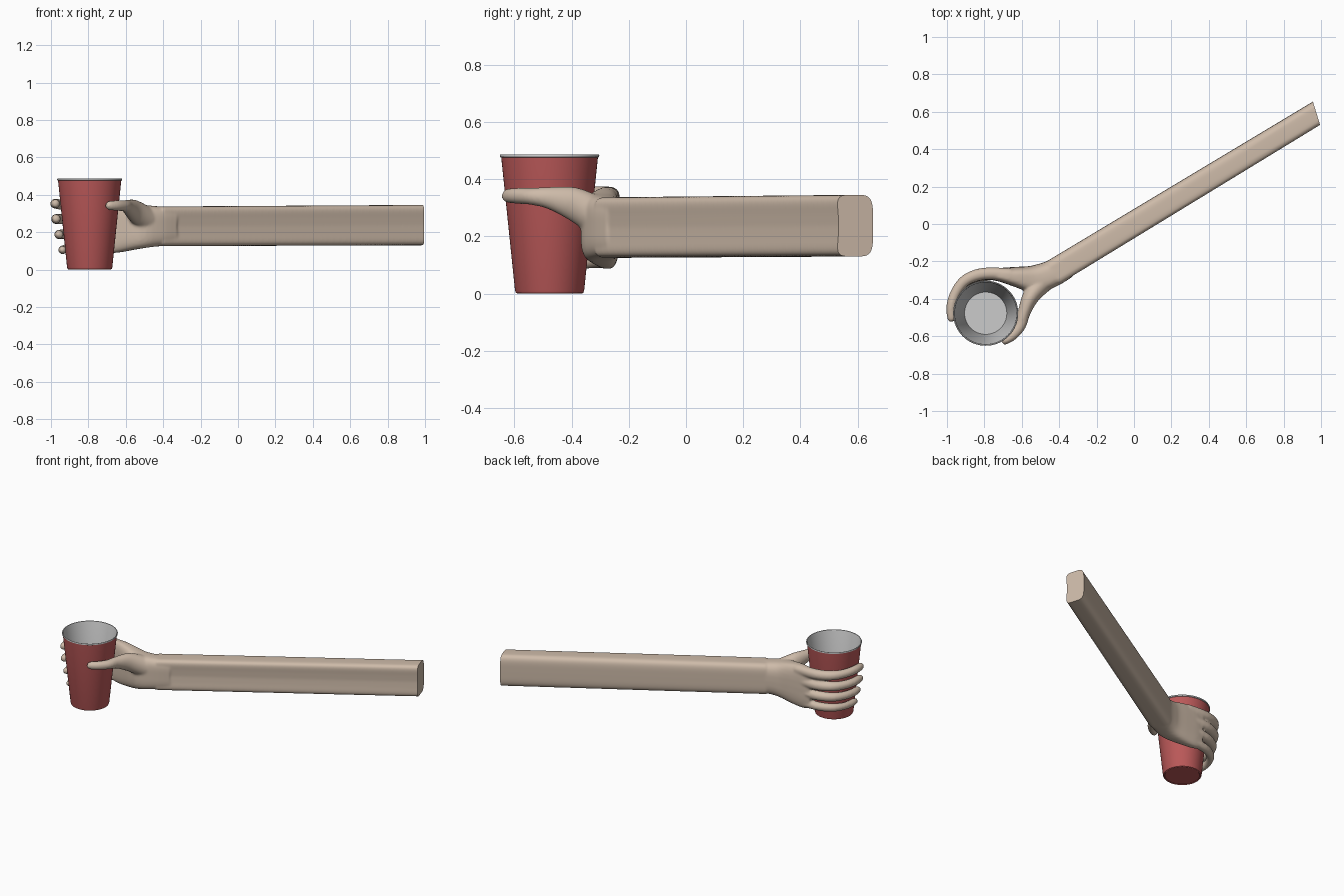
import bpy, bmesh, math
from mathutils import Vector

if "Cube" in bpy.data.objects:
    bpy.data.objects.remove(bpy.data.objects["Cube"])

CUP = Vector((-0.793, -0.477, 0))


def material(name, rgb):
    m = bpy.data.materials.new(name)
    m.diffuse_color = (*rgb, 1)
    m.use_nodes = True
    m.node_tree.nodes["Principled BSDF"].inputs["Base Color"].default_value = m.diffuse_color
    return m


def spow(a, e):
    return math.copysign(abs(a) ** e, a)


def catmull(pts, sub):
    """Smooth a list of equal-length tuples."""
    out = []
    for i in range(len(pts) - 1):
        a, b, c, d = (pts[max(0, min(len(pts) - 1, i + k))] for k in (-1, 0, 1, 2))
        for s in range(sub):
            t = s / sub
            out.append([0.5 * (2 * q + (r - p) * t + (2 * p - 5 * q + 4 * r - w) * t * t
                               + (3 * q - p - 3 * r + w) * t ** 3)
                        for p, q, r, w in zip(a, b, c, d)])
    out.append(list(pts[-1]))
    return out


def loft(bm, pts, sub=4, power=1.0, dent=0.0, n=32):
    """Closed tube through sections (x, y, z, half width, half height)."""
    secs = catmull(pts, sub) if sub > 1 else pts
    rings = []
    for i, (x, y, z, w, h) in enumerate(secs):
        a, b = secs[max(0, i - 1)], secs[min(len(secs) - 1, i + 1)]
        t = Vector((b[0] - a[0], b[1] - a[1])).normalized()
        ring = []
        for k in range(n):
            ang = math.tau * k / n
            u, v = spow(math.cos(ang), power), spow(math.sin(ang), power)
            if u > 0:
                u *= 1 - dent * (1 - v * v)
            ring.append(bm.verts.new((x - t.y * u * w, y + t.x * u * w, z + v * h)))
        rings.append(ring)
    faces = [bm.faces.new(rings[0][::-1]), bm.faces.new(rings[-1])]
    for r0, r1 in zip(rings, rings[1:]):
        for k in range(n):
            j = (k + 1) % n
            faces.append(bm.faces.new((r0[k], r0[j], r1[j], r1[k])))
    bmesh.ops.recalc_face_normals(bm, faces=faces)


def finish(obj, angle=40):
    bpy.ops.object.select_all(action='DESELECT')
    obj.select_set(True)
    bpy.context.view_layer.objects.active = obj
    bpy.ops.object.shade_smooth_by_angle(angle=math.radians(angle))


bm = bmesh.new()
# Forearm, with a shallow groove along the front
loft(bm, [(1.06, 0.637, 0.238, 0.068, 0.108),
          (-0.43, -0.265, 0.231, 0.075, 0.106)], sub=1, power=0.42, dent=0.22, n=48)
# Wrist and palm
loft(bm, [(-0.36, -0.223, 0.231, 0.073, 0.105),
          (-0.44, -0.270, 0.231, 0.076, 0.108),
          (-0.53, -0.298, 0.230, 0.078, 0.120),
          (-0.63, -0.285, 0.230, 0.057, 0.138),
          (-0.71, -0.274, 0.230, 0.040, 0.144),
          (-0.77, -0.272, 0.230, 0.028, 0.134)], power=0.65, dent=0.1)
# Four fingers curling round the cup: height at knuckle, height at tip, reach, thickness
path = [(-0.66, -0.270), (-0.80, -0.266), (-0.895, -0.297),
        (-0.950, -0.360), (-0.976, -0.435), (-0.975, -0.505), (-0.972, -0.522)]
radii = [0.034, 0.033, 0.031, 0.028, 0.027, 0.023, 0.011]
for z0, z1, reach, thick in [(0.338, 0.352, 1.0, 1.0), (0.268, 0.270, 0.98, 1.0),
                             (0.197, 0.187, 0.89, 0.95), (0.124, 0.105, 0.79, 0.85)]:
    secs = []
    for i, ((x, y), r) in enumerate(zip(path, radii)):
        f = min(1, i / 4)
        k = 1 + (reach - 1) * f
        secs.append((CUP.x + (x - CUP.x) * k, CUP.y + (y - CUP.y) * k,
                     z0 + (z1 - z0) * f, r * thick, r * thick))
    loft(bm, secs, n=20)
# Thumb
loft(bm, [(-0.48, -0.300, 0.262, 0.060, 0.075),
          (-0.55, -0.385, 0.308, 0.046, 0.064),
          (-0.588, -0.475, 0.333, 0.034, 0.040),
          (-0.607, -0.540, 0.340, 0.031, 0.030),
          (-0.645, -0.592, 0.342, 0.027, 0.028),
          (-0.690, -0.624, 0.342, 0.022, 0.024),
          (-0.706, -0.632, 0.342, 0.011, 0.012)], n=24)

src_mesh = bpy.data.meshes.new("hand_and_forearm")
bm.to_mesh(src_mesh)
bm.free()
hand = bpy.data.objects.new("hand_and_forearm", src_mesh)
bpy.context.collection.objects.link(hand)

# Fuse the parts into one smooth skin
rm = hand.modifiers.new("fuse", 'REMESH')
rm.mode = 'VOXEL'
rm.voxel_size = 0.007
sm = hand.modifiers.new("soften", 'SMOOTH')
sm.factor = 0.5
sm.iterations = 8
bpy.context.view_layer.update()
mesh = bpy.data.meshes.new_from_object(hand.evaluated_get(bpy.context.evaluated_depsgraph_get()))
hand.modifiers.clear()

# Slanted flat cut at the end of the forearm
bm = bmesh.new()
bm.from_mesh(mesh)
cut = bmesh.ops.bisect_plane(bm, geom=bm.verts[:] + bm.edges[:] + bm.faces[:],
                             plane_co=(0.978, 0.585, 0.24), plane_no=(0.13, 0.04, 0),
                             clear_outer=True)
rim = [e for e in cut["geom_cut"] if isinstance(e, bmesh.types.BMEdge)]
bmesh.ops.holes_fill(bm, edges=rim, sides=0)
bm.to_mesh(mesh)
bm.free()
hand.data = mesh
mesh.materials.clear()
mesh.materials.append(material("skin", (0.62, 0.50, 0.40)))
finish(hand)

# Cup: turned profile, red outside and pale inside
profile = [(0, 0.004), (0.108, 0.004), (0.112, 0), (0.118, 0.003), (0.121, 0.012),
           (0.169, 0.476), (0.173, 0.478), (0.174, 0.483), (0.172, 0.487),
           (0.168, 0.486), (0.165, 0.478), (0.113, 0.014), (0, 0.014)]
N = 64
bm = bmesh.new()
rings = []
for r, z in profile:
    count = 1 if r == 0 else N
    rings.append([bm.verts.new((CUP.x + r * math.cos(math.tau * k / N),
                                CUP.y + r * math.sin(math.tau * k / N), z))
                  for k in range(count)])
for i, (a, b) in enumerate(zip(rings, rings[1:])):
    for k in range(N):
        j = (k + 1) % N
        if len(a) == 1:
            f = bm.faces.new((a[0], b[j], b[k]))
        elif len(b) == 1:
            f = bm.faces.new((a[k], a[j], b[0]))
        else:
            f = bm.faces.new((a[k], a[j], b[j], b[k]))
        f.material_index = 0 if i < 5 else 1
bmesh.ops.recalc_face_normals(bm, faces=bm.faces[:])
cup_mesh = bpy.data.meshes.new("cup")
bm.to_mesh(cup_mesh)
bm.free()
cup_mesh.materials.append(material("red_plastic", (0.50, 0.10, 0.10)))
cup_mesh.materials.append(material("pale_lining", (0.8, 0.8, 0.8)))
cup = bpy.data.objects.new("cup", cup_mesh)
bpy.context.collection.objects.link(cup)
finish(cup)
